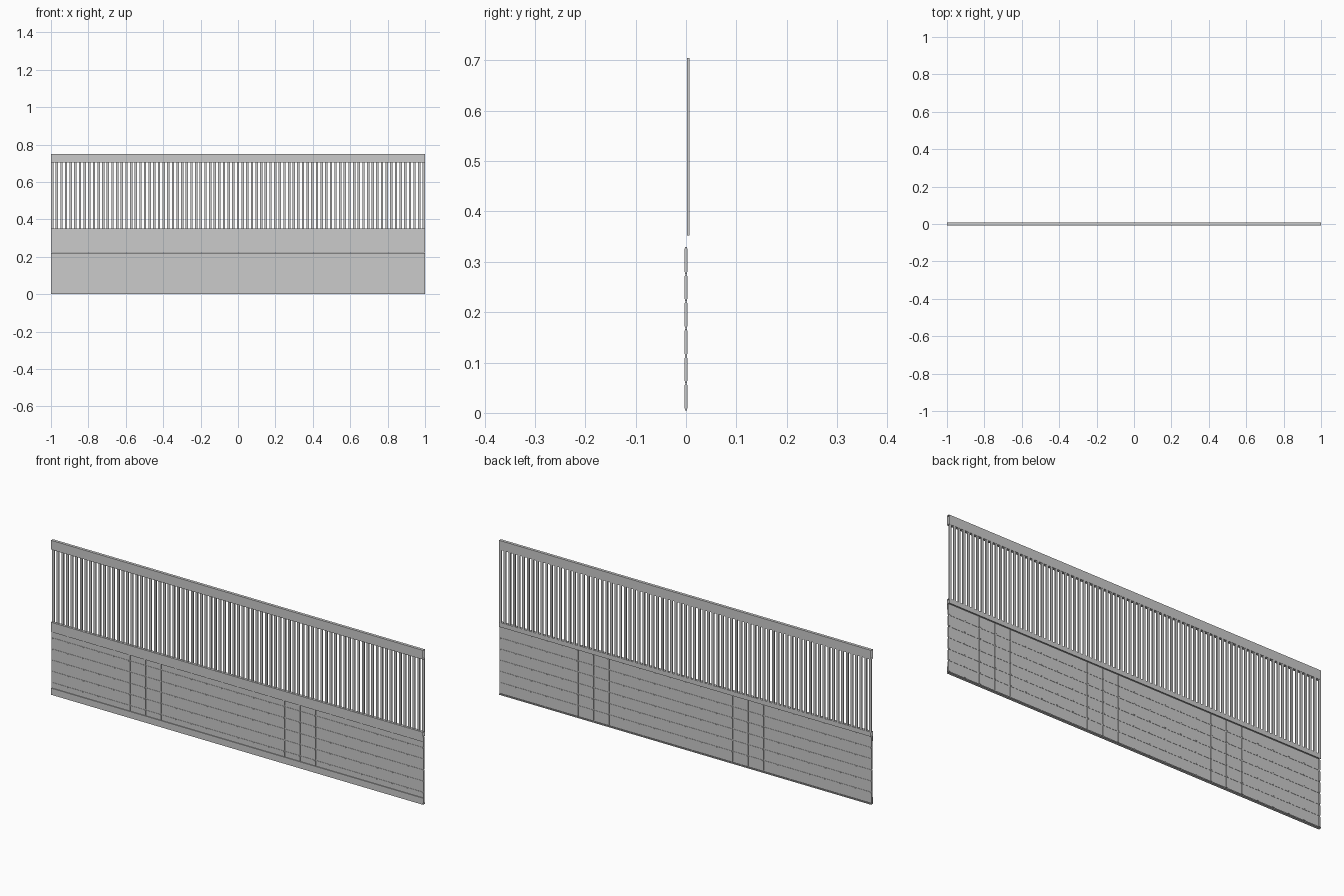
import bpy, bmesh

if "Cube" in bpy.data.objects:
    bpy.data.objects.remove(bpy.data.objects["Cube"])

def add_box(bm, x0, x1, y0, y1, z0, z1):
    vs = bmesh.ops.create_cube(bm, size=1)["verts"]
    for v in vs:
        v.co.x = x0 + (v.co.x + .5) * (x1 - x0)
        v.co.y = y0 + (v.co.y + .5) * (y1 - y0)
        v.co.z = z0 + (v.co.z + .5) * (z1 - z0)

def finish(name, bm):
    me = bpy.data.meshes.new(name)
    bm.to_mesh(me)
    bm.free()
    bpy.context.collection.objects.link(bpy.data.objects.new(name, me))

def rail(name, profile, closed=False):
    """Folded sheet rail with open ends, running along x."""
    bm = bmesh.new()
    a = [bm.verts.new((-1, y, z)) for y, z in profile]
    b = [bm.verts.new((1, y, z)) for y, z in profile]
    n = len(profile)
    for i in range(n if closed else n - 1):
        j = (i + 1) % n
        bm.faces.new((a[i], b[i], b[j], a[j]))
    # profiles run from the front going up, so flip outward
    bmesh.ops.reverse_faces(bm, faces=bm.faces)
    bmesh.ops.recalc_face_normals(bm, faces=bm.faces) if closed else None
    finish(name, bm)

D = 0.007   # half depth of the rails
P = 0.003   # half depth of the lower panel

# Folded rails
rail("top_rail", [(-D, .705), (-D, .75), (D, .75), (D, .705)], True)
rail("middle_rail", [(-P, .305), (-D, .305), (-D, .352), (D, .352), (D, .33), (P, .33)])
rail("bottom_rail", [(P, .005), (D, .005), (D, 0), (-D, 0), (-D, .032), (-P, .032)])

# Upper row of narrow pickets
bm = bmesh.new()
N, W = 80, 0.0125
for i in range(N + 1):
    x = -1 + W / 2 + i * (2 - W) / N
    add_box(bm, x - W / 2, x + W / 2, .0015, .0065, .352, .705)
finish("pickets", bm)

# Lower panel: six horizontal boards
bm = bmesh.new()
ROWS, Z0, Z1 = 6, .005, .33
h = (Z1 - Z0) / ROWS
for r in range(ROWS):
    add_box(bm, -1, 1, -.0018, .0018, Z0 + r * h, Z0 + (r + 1) * h - .0008)
finish("panel_boards", bm)

# Vertical stays, passing in front of and behind the boards, row by row
bm = bmesh.new()
w = 0.008
for i in range(25):
    x = -1 + w / 2 + i * (2 - w) / 24
    for r in range(ROWS):
        add_box(bm, x - w / 2, x + w / 2, -P, P, Z0 + r * h + .004, Z0 + (r + 1) * h - .004)
finish("panel_stays", bm)
